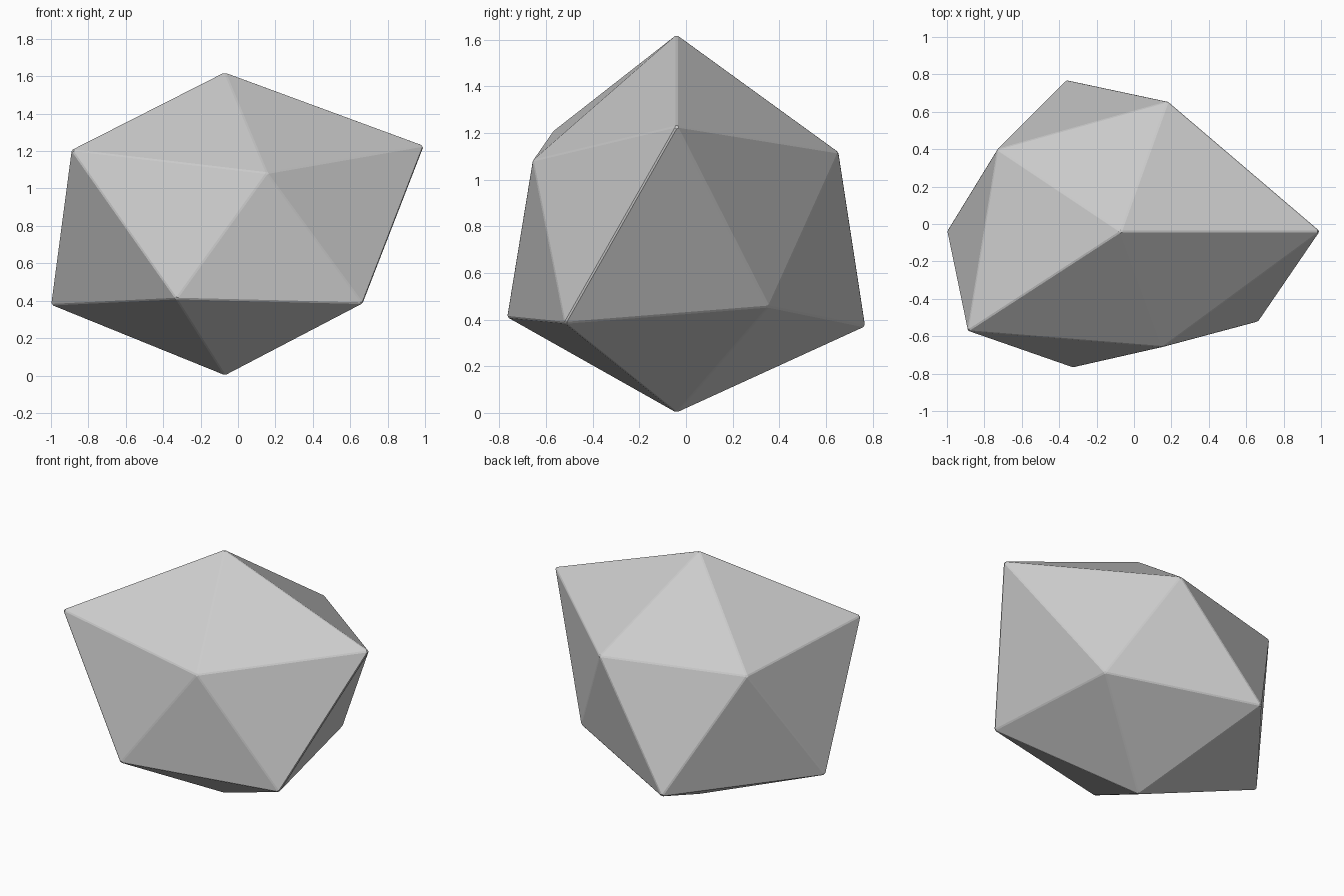
import bpy
import bmesh

if "Cube" in bpy.data.objects:
    bpy.data.objects.remove(bpy.data.objects["Cube"])

# Irregular boulder: a stretched twenty-sided form built from two poles and two rings
TOP = (-0.07, -0.04, 1.622)
BOTTOM = (-0.07, -0.04, 0.0)
UPPER = [(0.995, -0.04, 1.23), (0.18, 0.655, 1.118), (-0.73, 0.40, 1.13),
         (-0.89, -0.572, 1.206), (0.155, -0.657, 1.083)]
LOWER = [(0.525, 0.355, 0.455), (-0.36, 0.77, 0.37), (-1.0, -0.04, 0.377),
         (-0.33, -0.767, 0.41), (0.667, -0.52, 0.385)]

bm = bmesh.new()
top, bottom = bm.verts.new(TOP), bm.verts.new(BOTTOM)
upper = [bm.verts.new(p) for p in UPPER]
lower = [bm.verts.new(p) for p in LOWER]

# Cap fans and the zigzag belt between the rings
for i in range(5):
    j = (i + 1) % 5
    bm.faces.new((top, upper[i], upper[j]))
    bm.faces.new((upper[i], lower[i], upper[j]))
    bm.faces.new((lower[i], lower[j], upper[j]))
    bm.faces.new((bottom, lower[j], lower[i]))
bmesh.ops.recalc_face_normals(bm, faces=bm.faces[:])

mesh = bpy.data.meshes.new("boulder")
bm.to_mesh(mesh)
bm.free()
boulder = bpy.data.objects.new("boulder", mesh)
bpy.context.collection.objects.link(boulder)

# Very fine chamfer along the facet edges
bevel = boulder.modifiers.new("edge_chamfer", 'BEVEL')
bevel.width = 0.006
bevel.segments = 1
bevel.limit_method = 'NONE'
